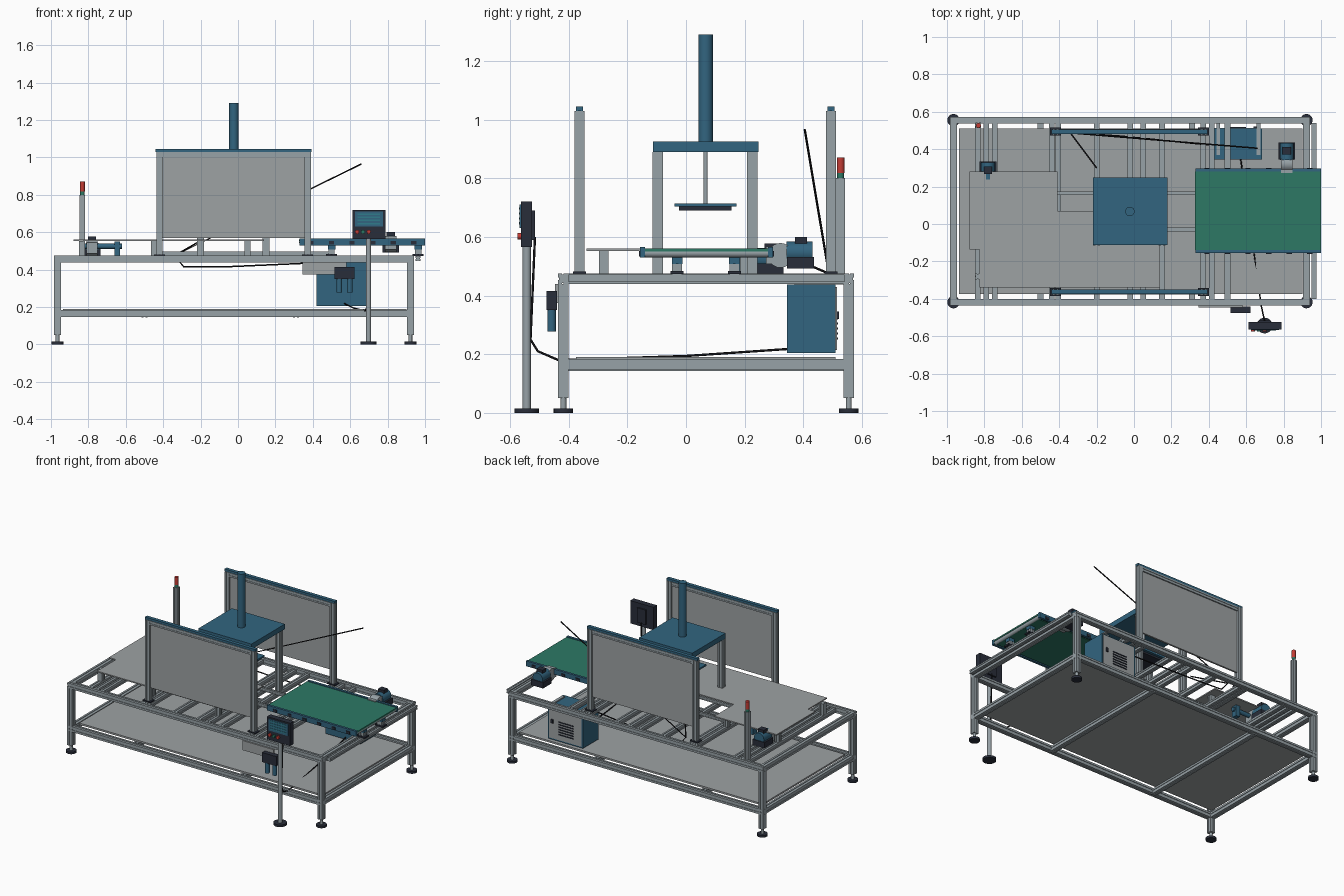
import bpy, bmesh, math
from mathutils import Vector, Matrix

if "Cube" in bpy.data.objects:
    bpy.data.objects.remove(bpy.data.objects["Cube"])


def material(name, *rgb):
    m = bpy.data.materials.new(name)
    m.use_nodes = True
    m.diffuse_color = (*rgb, 1)
    m.node_tree.nodes["Principled BSDF"].inputs["Base Color"].default_value = (*rgb, 1)
    return m


ALU = material("aluminium grey", 0.31, 0.36, 0.385)
SHEET = material("sheet grey", 0.34, 0.36, 0.37)
BLUE = material("machine blue", 0.032, 0.13, 0.215)
DARK = material("dark slate", 0.022, 0.027, 0.042)
BLACK = material("cable black", 0.008, 0.008, 0.01)
GREEN = material("belt green", 0.026, 0.19, 0.13)
RED = material("signal red", 0.55, 0.045, 0.035)
SCREEN = material("screen teal", 0.03, 0.2, 0.26)


def finish(name, bm, mat, smooth=False):
    bmesh.ops.recalc_face_normals(bm, faces=bm.faces)
    me = bpy.data.meshes.new(name)
    bm.to_mesh(me)
    bm.free()
    me.materials.append(mat)
    ob = bpy.data.objects.new(name, me)
    bpy.context.collection.objects.link(ob)
    if smooth:
        bpy.ops.object.select_all(action='DESELECT')
        ob.select_set(True)
        bpy.context.view_layer.objects.active = ob
        bpy.ops.object.shade_smooth_by_angle(angle=math.radians(40))
    return ob


def box(name, x, y, z, mat):
    """Block filling the three (low, high) ranges."""
    bm = bmesh.new()
    size = [r[1] - r[0] for r in (x, y, z)]
    mid = [(r[1] + r[0]) / 2 for r in (x, y, z)]
    bmesh.ops.create_cube(bm, size=1, matrix=Matrix.Translation(mid) @ Matrix.Diagonal((*size, 1)))
    return finish(name, bm, mat)


def along(a, b):
    a, b = Vector(a), Vector(b)
    turn = (b - a).to_track_quat('Z', 'Y').to_matrix().to_4x4()
    return Matrix.Translation(a) @ turn, (b - a).length


def rod(name, a, b, r, mat, sides=24):
    bm = bmesh.new()
    m, length = along(a, b)
    bmesh.ops.create_cone(bm, cap_ends=True, segments=sides, radius1=r, radius2=r, depth=length,
                          matrix=m @ Matrix.Translation((0, 0, length / 2)))
    return finish(name, bm, mat, True)


def prism(name, outline, depth, mat, matrix=Matrix()):
    bm = bmesh.new()
    face = bm.faces.new([bm.verts.new((*p, 0)) for p in outline])
    new = bmesh.ops.extrude_face_region(bm, geom=[face])["geom"]
    bmesh.ops.translate(bm, vec=(0, 0, depth), verts=[v for v in new if isinstance(v, bmesh.types.BMVert)])
    bm.transform(matrix)
    return finish(name, bm, mat)


def bar(name, a, b, w=0.036, mat=ALU):
    """Square extrusion with a slot down every side."""
    side = [(-.5, -.5), (-.13, -.5), (-.13, -.4), (.13, -.4), (.13, -.5)]
    outline = []
    for k in range(4):
        turn = Matrix.Rotation(k * math.pi / 2, 2)
        outline += [turn @ Vector(p) * w for p in side]
    m, length = along(a, b)
    return prism(name, outline, length, mat, m)


def cable(name, points, r=0.004):
    cu = bpy.data.curves.new(name, 'CURVE')
    cu.dimensions = '3D'
    cu.bevel_depth = r
    cu.bevel_resolution = 2
    sp = cu.splines.new('POLY')
    sp.points.add(len(points) - 1)
    for p, co in zip(sp.points, points):
        p.co = (*co, 1)
    cu.materials.append(BLACK)
    ob = bpy.data.objects.new(name, cu)
    bpy.context.collection.objects.link(ob)


# Main frame: posts, levelling feet, upper and lower rails
X0, X1, Y0, Y1 = -0.965, 0.922, -0.418, 0.555
for x in (X0, X1):
    for y in (Y0, Y1):
        bar("frame_post", (x, y, .05), (x, y, .44))
        rod("foot_pad", (x, y, 0), (x, y, .015), .033, DARK)
        rod("foot_stem", (x, y, .015), (x, y, .05), .01, ALU, 12)
for z in (.457, .166):
    for y in (Y0, Y1):
        bar("long_rail", (X0 - .018, y, z), (X1 + .018, y, z))
    for x in (X0, X1):
        bar("end_rail", (x, Y0, z), (x, Y1, z))
box("lower_shelf", (-.935, .9), (-.375, .51), (.178, .19), SHEET)
for x in (-.5, .31):
    bar("shelf_crossbar", (x, Y0, .16), (x, Y1, .16), .034)

# Crossbars of the upper deck
for x in (-.835, -.79, -.745, -.44, -.405, -.2, -.02, .05, .15, .37, .415, .5):
    bar("deck_crossbar", (x, Y0, .457), (x, Y1, .457), .03)
bar("outer_crossbar", (.963, -.4, .459), (.963, .54, .459), .026)

# Guard screens on both long sides
for y in (-.363, .494):
    for x in (-.42, .372):
        bar("guard_post", (x, y, .475), (x, y, 1.03), .034)
        box("guard_foot", (x - .03, x + .03), (y - .022, y + .022), (.474, .482), DARK)
    box("guard_panel", (-.405, .357), (y - .006, y + .006), (.57, 1.005), SHEET)
    bar("guard_lower_rail", (-.405, y, 1.015), (.357, y, 1.015), .028)
    box("guard_cap", (-.44, .392), (y - .012, y + .012), (1.03, 1.045), BLUE)

# Press: columns, head plate, cylinder, ram
for x in (-.2, .15):
    for y in (-.097, .226):
        bar("press_column", (x, y, .475), (x, y, .89), .036)
box("press_head", (-.22, .18), (-.112, .248), (.89, .925), BLUE)
rod("press_cylinder", (-.022, .067, .925), (-.022, .067, 1.29), .025, BLUE, 32)
rod("press_rod", (-.022, .067, .71), (-.022, .067, .89), .007, ALU, 16)
box("press_plate", (-.125, .08), (-.04, .172), (.703, .714), BLUE)
box("press_pad", (-.107, .062), (-.024, .155), (.69, .703), DARK)
for y in (-.03, .165):
    bar("press_guide_rail", (-.41, y, .486), (.5, y, .486), .02)

# Infeed table sheet and its short legs
prism("table_sheet", [(-.88, .28), (-.41, .28), (-.41, .07), (.14, .07), (.14, -.34),
                      (-.825, -.34), (-.825, -.135), (-.88, -.135)], .008, SHEET,
      Matrix.Translation((0, 0, .552)))
for x in (-.835, -.45, .05):
    bar("table_leg", (x, -.28, .472), (x, -.28, .552), .032)
for x in (-.835, -.45):
    bar("table_leg", (x, .2, .472), (x, .2, .552), .032)

# Outfeed conveyor
box("conveyor_belt", (.325, 1), (-.14, .28), (.551, .561), GREEN)
box("belt_return", (.34, .985), (-.13, .27), (.53, .536), GREEN)
for y in (-.148, .288):
    box("conveyor_side", (.328, 1), (y - .008, y + .008), (.53, .566), BLUE)
    out = math.copysign(.012, y)
    for i in range(6):
        x = .39 + i * .11
        box("side_clip", (x - .014, x + .014), sorted((y, y + out)), (.534, .552), DARK)
for x in (.342, .983):
    rod("belt_roller", (x, -.14, .545), (x, .28, .545), .015, ALU)
for x in (.5, .963):
    for y in (-.03, .165):
        bar("conveyor_leg", (x, y, .472), (x, y, .51), .034)
        box("leg_foot", (x - .03, x + .03), (y - .022, y + .022), (.474, .484), DARK)
        box("leg_bracket", (x - .02, x + .02), (y - .018, y + .018), (.508, .531), BLUE)


def gear_motor(x, y, z):
    rod("gearbox", (x - .03, y + .04, z), (x + .03, y + .04, z), .042, ALU)
    box("gearbox_block", (x - .03, x + .03), (y - .01, y + .06), (z - .03, z + .03), ALU)
    rod("motor_body", (x, y + .06, z + .01), (x, y + .15, z + .01), .037, BLUE)
    box("motor_base", (x - .045, x + .045), (y + .062, y + .155), (z - .045, z - .005), DARK)
    box("motor_terminal_box", (x - .022, x + .022), (y + .09, y + .13), (z + .04, z + .063), DARK)


gear_motor(.817, .282, .537)
gear_motor(-.78, .178, .515)
rod("drive_shaft", (-.82, .2, .525), (-.62, .2, .525), .014, BLUE)
box("shaft_bearing", (-.66, -.63), (.18, .22), (.475, .55), BLUE)

# Electrical cabinet with door, louvres and lock
box("cabinet", (.42, .685), (.345, .51), (.205, .437), BLUE)
box("cabinet_door", (.43, .675), (.51, .514), (.215, .43), SHEET)
for i in range(6):
    z = .25 + i * .017
    box("louvre", (.49, .6), (.514, .518), (z, z + .007), DARK)
box("door_lock", (.64, .655), (.514, .522), (.32, .345), DARK)
for x in (.45, .665):
    box("cabinet_hanger", (x - .01, x + .01), (.37, .54), (.437, .445), ALU)

# Signal tower
bar("signal_post", (-.832, .527, .475), (-.832, .527, .8), .03)
rod("signal_green", (-.832, .527, .8), (-.832, .527, .818), .012, GREEN)
rod("signal_red", (-.832, .527, .818), (-.832, .527, .87), .013, RED)

# Air preparation unit on the front rail
box("valve_plate", (.345, .58), (-.446, -.436), (.375, .44), SHEET)
box("regulator", (.515, .622), (-.476, -.44), (.35, .415), DARK)
for x in (.542, .598):
    rod("filter_cup", (x, -.458, .278), (x, -.458, .352), .015, BLUE)

# Operator stand with control box
PX, PY = .698, -.543
rod("stand_base", (PX, PY, 0), (PX, PY, .015), .042, DARK)
rod("stand_pole", (PX, PY, .015), (PX, PY, .57), .014, ALU)
box("control_box", (.613, .788), (-.563, -.525), (.565, .72), DARK)
box("stand_bracket", (.665, .73), (-.525, -.515), (.59, .69), DARK)
box("screen", (.626, .775), (-.567, -.563), (.63, .71), BLUE)
for i in range(4):
    z = .642 + i * .017
    box("screen_line", (.64, .76), (-.569, -.567), (z, z + .008), SCREEN)
for x, mat in ((.637, RED), (.668, GREEN), (.699, RED)):
    rod("push_button", (x, -.563, .602), (x, -.574, .602), .011, mat, 16)

# Cables
cable("guard_cable", [(.66, .405, .965), (-.34, .487, .475), (-.29, .485, .415),
                      (-.07, .47, .415), (.43, .42, .437)])
cable("table_cable", [(-.34, .487, .475), (-.2, .3, .555)])
cable("stand_cable", [(.7, -.515, .6), (.7, -.53, .25), (.695, -.505, .21), (.68, -.435, .18),
                      (.62, 0, .194), (.57, .35, .218)])
